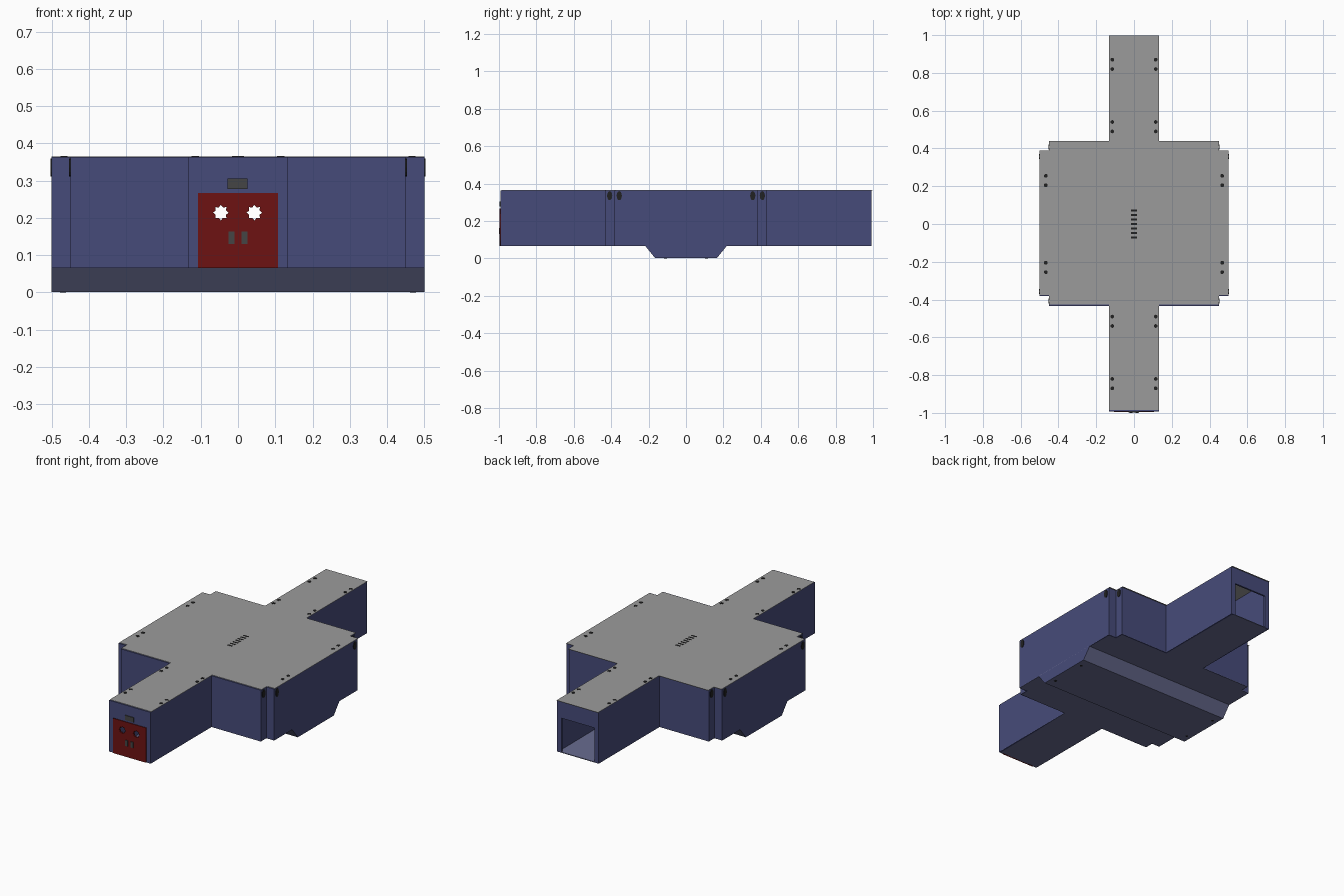
import bpy, bmesh, math
from mathutils import Matrix, Vector

if "Cube" in bpy.data.objects:
    bpy.data.objects.remove(bpy.data.objects["Cube"])


def material(name, rgb):
    m = bpy.data.materials.new(name)
    m.diffuse_color = (*rgb, 1)
    m.use_nodes = True
    m.node_tree.nodes["Principled BSDF"].inputs["Base Color"].default_value = m.diffuse_color
    return m


BLUE = material("navy_blue", (0.062, 0.071, 0.195))
GREY = material("plate_grey", (0.33, 0.33, 0.33))
KEEL = material("slate_blue", (0.14, 0.15, 0.28))
RED = material("dark_red", (0.155, 0.006, 0.006))
DARK = material("charcoal", (0.06, 0.06, 0.06))
BLACK = material("screw_black", (0.015, 0.015, 0.015))


def finish(name, bm, *mats):
    bmesh.ops.recalc_face_normals(bm, faces=bm.faces)
    me = bpy.data.meshes.new(name)
    bm.to_mesh(me)
    bm.free()
    for m in mats:
        me.materials.append(m)
    ob = bpy.data.objects.new(name, me)
    bpy.context.collection.objects.link(ob)
    return ob


def prism(name, pts, depth, *mats):
    """Extrude a closed 3D outline along a depth vector."""
    bm = bmesh.new()
    f = bm.faces.new([bm.verts.new(p) for p in pts])
    r = bmesh.ops.extrude_face_region(bm, geom=[f], use_keep_orig=True)
    bmesh.ops.translate(bm, vec=Vector(depth),
                        verts=[v for v in r["geom"] if isinstance(v, bmesh.types.BMVert)])
    return finish(name, bm, *mats)


def add_box(bm, lo, hi):
    lo, hi = Vector(lo), Vector(hi)
    bmesh.ops.create_cube(bm, size=1, matrix=Matrix.Translation((lo + hi) / 2)
                          @ Matrix.Diagonal((*(hi - lo), 1)))


def add_disc(bm, centre, radius, depth, rot=None, stretch=1):
    mat = Matrix.Translation(centre) @ (rot or Matrix()) @ Matrix.Diagonal((stretch, 1, 1, 1))
    bmesh.ops.create_cone(bm, cap_ends=True, segments=12, radius1=radius,
                          radius2=radius, depth=depth, matrix=mat)


# Cross-shaped footprint with stepped corners
ARM, END, T = 0.133, 0.992, 0.01
BASE, TOP = 0.065, 0.363
quarter = [(ARM, END), (ARM, 0.433), (0.45, 0.433), (0.45, 0.382), (0.5, 0.382)]
right = quarter + [(x, -y) for x, y in reversed(quarter)]
outline = right + [(-x, -y) for x, y in right]

# Side walls: open strips, thickened inwards
bm = bmesh.new()
for s in (1, -1):
    cols = [(bm.verts.new((s * x, y, BASE)), bm.verts.new((s * x, y, TOP))) for x, y in right]
    for (a, b), (c, d) in zip(cols, cols[1:]):
        f = bm.faces.new((a, b, d, c))
        f.normal_update()
me_walls = finish("side_walls", bm, BLUE)
# give both strips outward normals
bm = bmesh.new()
bm.from_mesh(me_walls.data)
for f in bm.faces:
    f.normal_update()
flip = []
for f in bm.faces:
    s = 1 if f.calc_center_median().x > 0 else -1
    # all strip faces are consistent; test with the long x-facing face
    ref = [g for g in bm.faces if abs(g.calc_center_median().x - s * 0.5) < 0.01][0]
    if ref.normal.x * s < 0:
        flip.append(f)
bmesh.ops.reverse_faces(bm, faces=flip)
bm.to_mesh(me_walls.data)
bm.free()
sol = me_walls.modifiers.new("thickness", "SOLIDIFY")
sol.thickness, sol.offset = T, -1

# End frames around the front and rear openings
frame = [(-ARM, BASE), (-0.105, BASE), (-0.105, 0.266), (0.105, 0.266),
         (0.105, BASE), (ARM, BASE), (ARM, TOP), (-ARM, TOP)]
for name, s in (("front_frame", -1), ("rear_frame", 1)):
    prism(name, [(x, s * END, z) for x, z in frame], (0, -s * T, 0), BLUE)

# Floor sheet and top plate (plate sits slightly towards the rear)
prism("floor", [(x, y, BASE) for x, y in outline], (0, 0, 0.004), KEEL)
prism("top_plate", [(x, y + 0.006, TOP) for x, y in outline], (0, 0, 0.002), GREY)

# Keel across the underside, with blue ends
keel = prism("keel", [(-0.5, y, z) for y, z in
                      [(-0.217, BASE), (-0.165, 0.001), (0.165, 0.001), (0.217, BASE)]],
             (1, 0, 0), KEEL, BLUE)
for p in keel.data.polygons:
    p.material_index = 1 if abs(p.normal.x) > 0.9 else 0

# Red door with two star-shaped holes
cu = bpy.data.curves.new("front_door", "CURVE")
cu.dimensions, cu.fill_mode, cu.extrude = "2D", "BOTH", 0.004
loops = [[(-0.107, BASE), (0.107, BASE), (0.107, 0.267), (-0.107, 0.267)]]
for cx in (-0.046, 0.044):
    loops.append([(cx + r * math.cos(k * math.pi / 8), 0.214 + r * math.sin(k * math.pi / 8))
                  for k in range(16) for r in [0.021 if k % 2 == 0 else 0.015]])
for pts in loops:
    sp = cu.splines.new("POLY")
    sp.points.add(len(pts) - 1)
    for p, (x, z) in zip(sp.points, pts):
        p.co = (x, z, 0, 1)
    sp.use_cyclic_u = True
cu.materials.append(RED)
door = bpy.data.objects.new("front_door", cu)
bpy.context.collection.objects.link(door)
door.rotation_euler = (math.pi / 2, 0, 0)
door.location.y = -0.992
bpy.ops.object.select_all(action="DESELECT")
door.select_set(True)
bpy.context.view_layer.objects.active = door
bpy.ops.object.convert(target="MESH")

# Door handles and the small plate above the door
bm = bmesh.new()
for x in (-0.017, 0.017):
    add_box(bm, (x - 0.008, -1.0, 0.130), (x + 0.008, -0.995, 0.163))
finish("door_handles", bm, DARK)
bm = bmesh.new()
add_box(bm, (-0.028, -0.997, 0.278), (0.026, -0.991, 0.305))
finish("sign_plate", bm, DARK)

# Screws in pairs along the top plate edges and under the keel
bm = bmesh.new()
for sx in (1, -1):
    for sy in (1, -1):
        for x, y in ((0.115, 0.87), (0.115, 0.82), (0.115, 0.54), (0.115, 0.49),
                     (0.467, 0.255), (0.467, 0.205)):
            add_disc(bm, (sx * x, sy * y, TOP + 0.002), 0.010, 0.003)
        add_disc(bm, (sx * 0.47, sy * 0.11, 0.001), 0.008, 0.002)
finish("screws", bm, BLACK)

# Oval latches on the stepped corners
bm = bmesh.new()
turn = Matrix.Rotation(math.pi / 2, 4, "Y")
for sx in (1, -1):
    for sy in (1, -1):
        for x, y in ((0.5, 0.357), (0.45, 0.408)):
            add_disc(bm, (sx * x, sy * y, 0.335), 0.014, 0.006, turn, 1.75)
finish("corner_latches", bm, BLACK)

# Row of small vent slots in the middle of the top plate
bm = bmesh.new()
for k in range(7):
    y = (k - 3) * 0.024
    add_box(bm, (-0.016, y - 0.005, TOP), (0.016, y + 0.005, TOP + 0.003))
finish("vent_slots", bm, BLACK)
